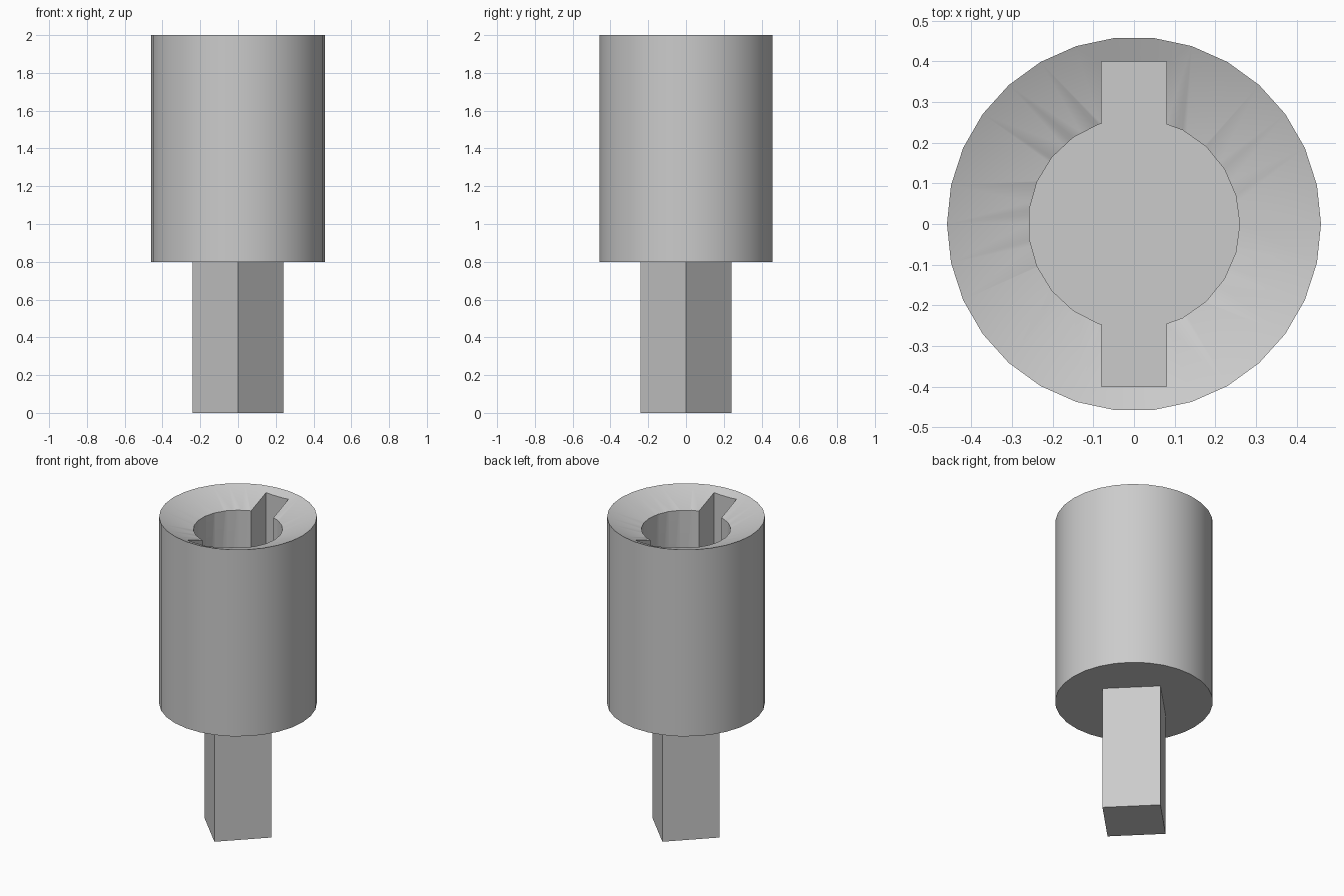
import bpy, bmesh
from math import cos, sin, tau

cube = bpy.data.objects.get("Cube")
if cube:
    bpy.data.objects.remove(cube, do_unlink=True)

OUTER_R, BORE_R = 0.46, 0.26
TOP, SHOULDER, FLOOR = 2.0, 0.8, 1.0
CONE_DEPTH = 0.08

steel = bpy.data.materials.new("grey steel")
steel.use_nodes = True
grey = (0.6, 0.6, 0.6, 1)
steel.diffuse_color = grey
steel.node_tree.nodes["Principled BSDF"].inputs["Base Color"].default_value = grey


def stacked_rings(name, rings, sides):
    """Closed solid skinned through (radius, height) rings."""
    bm = bmesh.new()
    loops = []
    for r, z in rings:
        loops.append([bm.verts.new((r * cos(tau * i / sides), r * sin(tau * i / sides), z))
                      for i in range(sides)])
    for low, high in zip(loops, loops[1:]):
        for i in range(sides):
            j = (i + 1) % sides
            bm.faces.new((low[i], low[j], high[j], high[i]))
    bm.faces.new(loops[0][::-1])
    bm.faces.new(loops[-1])
    mesh = bpy.data.meshes.new(name)
    bm.to_mesh(mesh)
    bm.free()
    mesh.materials.append(steel)
    obj = bpy.data.objects.new(name, mesh)
    bpy.context.collection.objects.link(obj)
    return obj


def activate(obj):
    bpy.ops.object.select_all(action='DESELECT')
    obj.select_set(True)
    bpy.context.view_layer.objects.active = obj


def cut(target, cutter):
    cutter.hide_render = True
    mod = target.modifiers.new("cut", 'BOOLEAN')
    mod.operation = 'DIFFERENCE'
    mod.solver = 'EXACT'
    mod.object = cutter
    activate(target)
    bpy.ops.object.modifier_apply(modifier=mod.name)
    bpy.data.objects.remove(cutter, do_unlink=True)


# Round socket body with a funnel mouth
body = stacked_rings("socket_body", [(OUTER_R, SHOULDER), (OUTER_R, TOP),
                                     (BORE_R, TOP - CONE_DEPTH)], 30)

# Blind bore
cut(body, stacked_rings("bore_cutter", [(BORE_R, FLOOR), (BORE_R, TOP + 0.2)], 23))

# Cross slot through the bore
bpy.ops.mesh.primitive_cube_add(size=1, location=(0, 0, (FLOOR + TOP + 0.2) / 2))
slot = bpy.context.object
slot.name = "slot_cutter"
slot.scale = (0.16, 0.8, TOP + 0.2 - FLOOR)
slot.data.materials.append(steel)
bpy.context.view_layer.update()
cut(body, slot)

activate(body)
bpy.ops.object.shade_smooth_by_angle(angle=0.45)

# Square drive shank, corners on the axes
stacked_rings("square_shank", [(0.24, 0), (0.24, SHOULDER)], 4)
